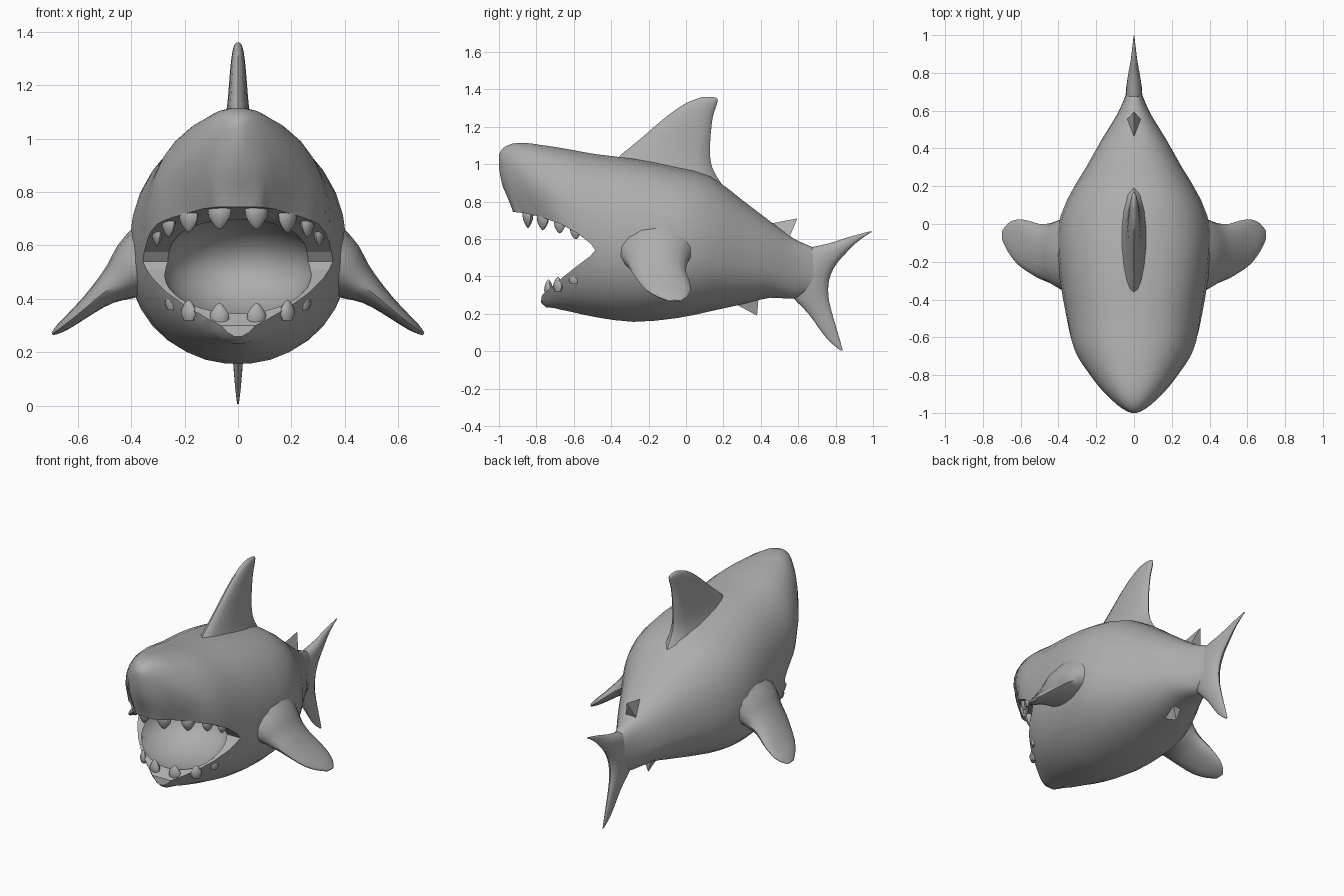
import bpy, bmesh, math
from mathutils import Vector

grey = bpy.data.materials.new("grey")
grey.diffuse_color = (0.42, 0.42, 0.42, 1)


def finish(name, bm, smooth=True):
    bmesh.ops.recalc_face_normals(bm, faces=bm.faces)
    me = bpy.data.meshes.new(name)
    bm.to_mesh(me)
    bm.free()
    ob = bpy.data.objects.new(name, me)
    bpy.context.collection.objects.link(ob)
    me.materials.append(grey)
    if smooth:
        shade(ob)
    return ob


def shade(ob):
    bpy.ops.object.select_all(action='DESELECT')
    ob.select_set(True)
    bpy.context.view_layer.objects.active = ob
    bpy.ops.object.shade_smooth_by_angle(angle=math.radians(45))


def loft(name, rings, smooth=True):
    """Skin a list of equal closed rings and cap both ends."""
    bm = bmesh.new()
    vs = [[bm.verts.new(p) for p in r] for r in rings]
    n = len(rings[0])
    for a, b in zip(vs, vs[1:]):
        for i in range(n):
            j = (i + 1) % n
            bm.faces.new((a[i], a[j], b[j], b[i]))
    bm.faces.new(vs[0])
    bm.faces.new(vs[-1])
    return finish(name, bm, smooth)


def resample(rows, k):
    """Smooth curve through the rows of numbers, k steps per span."""
    out = []
    for i in range(len(rows) - 1):
        p = [Vector(rows[min(max(i + d, 0), len(rows) - 1)]) for d in (-1, 0, 1, 2)]
        for s in range(k):
            t = s / k
            out.append(0.5 * (2 * p[1] + (p[2] - p[0]) * t
                              + (2 * p[0] - 5 * p[1] + 4 * p[2] - p[3]) * t * t
                              + (3 * p[1] - p[0] - 3 * p[2] + p[3]) * t ** 3))
    return out + [Vector(rows[-1])]


def ellipse(c, u, v, n=16):
    return [Vector(c) + Vector(u) * math.cos(2 * math.pi * i / n)
            + Vector(v) * math.sin(2 * math.pi * i / n) for i in range(n)]


# Body sections: y, top z, middle z, bottom z, upper half width, lower half width
body_rows = [
    (-1.0, 1.05, 1.02, 0.98, 0.015, 0.015),
    (-0.98, 1.085, 0.98, 0.88, 0.06, 0.055),
    (-0.93, 1.11, 0.90, 0.76, 0.125, 0.11),
    (-0.86, 1.115, 0.78, 0.50, 0.20, 0.10),
    (-0.78, 1.105, 0.69, 0.26, 0.265, 0.12),
    (-0.71, 1.095, 0.64, 0.23, 0.31, 0.22),
    (-0.62, 1.08, 0.61, 0.21, 0.345, 0.30),
    (-0.48, 1.055, 0.58, 0.18, 0.365, 0.355),
    (-0.28, 1.03, 0.56, 0.155, 0.395, 0.395),
    (-0.05, 0.985, 0.54, 0.175, 0.41, 0.41),
    (0.13, 0.935, 0.53, 0.212, 0.355, 0.355),
    (0.30, 0.81, 0.50, 0.25, 0.255, 0.255),
    (0.45, 0.695, 0.47, 0.285, 0.17, 0.17),
    (0.58, 0.60, 0.44, 0.28, 0.09, 0.09),
    (0.68, 0.555, 0.43, 0.32, 0.045, 0.045),
    (0.75, 0.50, 0.42, 0.37, 0.02, 0.02)]


def body_ring(r, n=32):
    y, top, mid, bot, wu, wl = r
    pts = []
    for i in range(n):
        a = 2 * math.pi * (i + 0.5) / n
        c, s = math.cos(a), math.sin(a)
        e = 2 / 2.4 if s > 0 else 2 / 2.1
        k = min(max(0.5 + s * 1.5, 0), 1)
        w = wl + (wu - wl) * k
        x = math.copysign(abs(c) ** e, c) * w
        z = mid + (top - mid if s > 0 else bot - mid) * abs(s) ** e
        pts.append((x, y, z))
    return pts


body = loft("body", [body_ring(r) for r in resample(body_rows, 2)])

# Mouth: a full-width wedge plus a rounded inner hollow
jaw_line = [(-1.2, 0.745), (-0.93, 0.745), (-0.86, 0.738), (-0.77, 0.715), (-0.67, 0.68),
            (-0.58, 0.63), (-0.51, 0.575), (-0.485, 0.54), (-0.51, 0.51), (-0.59, 0.45),
            (-0.69, 0.37), (-0.74, 0.325), (-0.77, 0.30), (-0.778, 0.25), (-0.775, 0.05),
            (-1.2, 0.05)]
wedge = loft("mouth_wedge", [[(x, y, z) for y, z in jaw_line] for x in (-0.8, 0.8)], False)
bm = bmesh.new()
bmesh.ops.create_uvsphere(bm, u_segments=32, v_segments=20, radius=1)
for v in bm.verts:
    v.co = (v.co.x * 0.285, v.co.y * 0.31 - 0.60, v.co.z * 0.19 + 0.52)
hollow = finish("mouth_hollow", bm)
for cutter in (wedge, hollow):
    cutter.hide_render = True
    m = body.modifiers.new("cut", 'BOOLEAN')
    m.operation = 'DIFFERENCE'
    m.solver = 'EXACT'
    m.object = cutter
    bpy.ops.object.select_all(action='DESELECT')
    bpy.context.view_layer.objects.active = body
    body.select_set(True)
    bpy.ops.object.modifier_apply(modifier=m.name)
    bpy.data.objects.remove(cutter)
shade(body)


# Upright fins: z, front y, back y, half thickness
def upright_fin(name, rows):
    loft(name, [ellipse((0, (a + b) / 2, z), (t, 0, 0), (0, (b - a) / 2, 0))
                for z, a, b, t in resample(rows, 3)])


upright_fin("dorsal_fin", [
    (0.88, -0.42, 0.20, 0.10), (0.96, -0.42, 0.15, 0.075), (1.03, -0.37, 0.13, 0.055),
    (1.13, -0.25, 0.13, 0.04), (1.25, -0.11, 0.143, 0.03), (1.32, -0.01, 0.165, 0.022),
    (1.35, 0.06, 0.168, 0.014), (1.36, 0.09, 0.14, 0.004)])
upright_fin("tail_fin", [
    (0.005, 0.825, 0.838, 0.003), (0.07, 0.75, 0.82, 0.011), (0.20, 0.655, 0.782, 0.022),
    (0.29, 0.57, 0.762, 0.035), (0.38, 0.53, 0.765, 0.045), (0.46, 0.54, 0.80, 0.045),
    (0.535, 0.60, 0.865, 0.035), (0.575, 0.76, 0.905, 0.02), (0.61, 0.87, 0.95, 0.011),
    (0.64, 0.98, 0.998, 0.003)])

# Small pointed fins near the tail
for name, tip, front, by, bz in (("rear_dorsal_fin", (0.595, 0.71), (0.44, 0.68), 0.55, 0.60),
                                 ("anal_fin", (0.38, 0.19), (0.25, 0.26), 0.39, 0.31)):
    bm = bmesh.new()
    v = [bm.verts.new(p) for p in ((0, *tip), (0, *front), (0.04, by, bz), (-0.04, by, bz))]
    for f in ((0, 1, 2), (0, 2, 3), (0, 3, 1), (1, 3, 2)):
        bm.faces.new([v[i] for i in f])
    finish(name, bm, False)

# Side fins: x, z, front y, back y, half thickness
side_rows = [
    (0.31, 0.54, -0.37, 0.07, 0.15), (0.38, 0.51, -0.35, 0.03, 0.115),
    (0.44, 0.465, -0.315, 0.005, 0.08), (0.50, 0.425, -0.29, 0.0, 0.052),
    (0.56, 0.375, -0.255, 0.018, 0.036), (0.62, 0.325, -0.21, 0.024, 0.026),
    (0.665, 0.29, -0.15, 0.005, 0.018), (0.695, 0.268, -0.09, -0.03, 0.006)]
for side, label in ((1, "right"), (-1, "left")):
    loft(label + "_side_fin", [
        ellipse((side * x, (a + b) / 2, z), (side * 0.62 * t, 0, 0.78 * t), (0, (b - a) / 2, 0))
        for x, z, a, b, t in resample(side_rows, 2)])

# Teeth: x, y, root z, turn in degrees, direction, size
teeth = [(0.07, -0.845, 0.75, 18, -1, 1.1), (0.185, -0.765, 0.73, 38, -1, 1.0),
         (0.26, -0.675, 0.70, 55, -1, 0.85), (0.303, -0.59, 0.66, 70, -1, 0.75),
         (0.07, -0.735, 0.31, 12, 1, 0.9), (0.185, -0.685, 0.33, 38, 1, 0.8),
         (0.25, -0.60, 0.37, 55, 1, 0.75), (0.287, -0.525, 0.425, 70, 1, 0.72)]
shape = [(-0.015, 0.026), (0.015, 0.042), (0.04, 0.038), (0.06, 0.026), (0.075, 0.014), (0.082, 0.003)]
for i, (x, y, z, turn, d, s) in enumerate(teeth):
    for side in (1, -1):
        a = math.radians(turn) * side
        loft("upper_tooth" if d < 0 else "lower_tooth", [
            ellipse((side * x, y, z + d * h * s),
                    (r * s * math.cos(a), r * s * math.sin(a), 0),
                    (-r * s * 0.6 * math.sin(a), r * s * 0.6 * math.cos(a), 0), 10)
            for h, r in shape])
